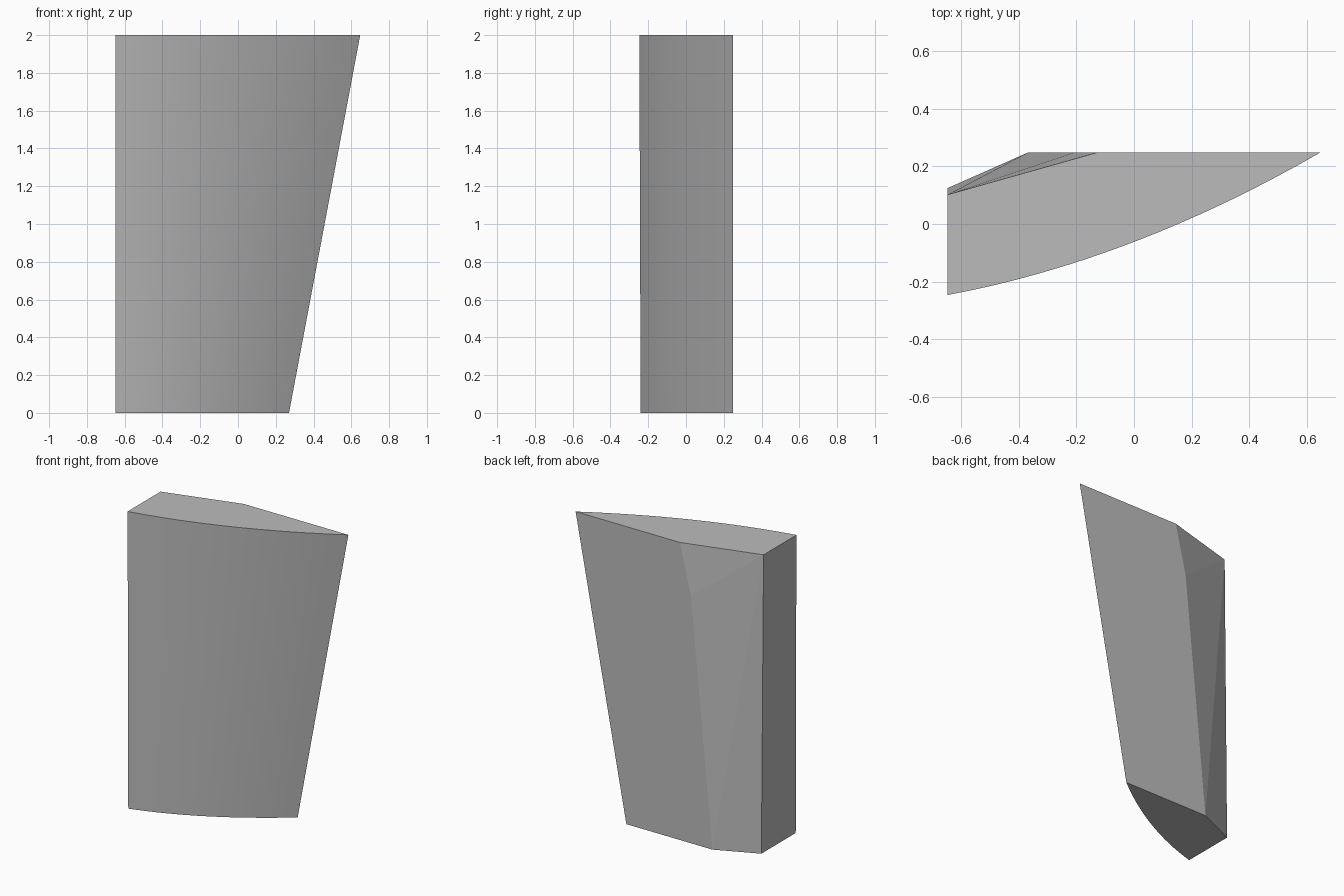
import bpy, bmesh

cube = bpy.data.objects.get("Cube")
if cube:
    bpy.data.objects.remove(cube, do_unlink=True)

# One plain grey for the whole panel
grey = bpy.data.materials.new("plain grey")
grey.use_nodes = True
colour = (0.5, 0.5, 0.5, 1)
grey.diffuse_color = colour
grey.node_tree.nodes["Principled BSDF"].inputs["Base Color"].default_value = colour

LEFT, BACK, STEPS = -0.648, 0.248, 16


def bowed_edge(bm, tip_x, start_y, bulge, z):
    """Curved front edge from the flat side to the sharp tip."""
    verts = []
    for i in range(STEPS + 1):
        t = i / STEPS
        x = LEFT + (tip_x - LEFT) * t
        y = start_y + (BACK - start_y) * t - 4 * bulge * t * (1 - t)
        verts.append(bm.verts.new((x, y, z)))
    return verts


bm = bmesh.new()
low = bowed_edge(bm, 0.27, -0.24, 0.058, 0)
high = bowed_edge(bm, 0.647, -0.247, 0.063, 2)

# Corners of the chamfer along the back
low_side = bm.verts.new((LEFT, 0.125, 0))
low_back = bm.verts.new((-0.37, BACK, 0))
mid_back = bm.verts.new((-0.21, BACK, 1.66))
high_back = bm.verts.new((-0.13, BACK, 2))
high_side = bm.verts.new((LEFT, 0.102, 2))

# Curved front
for i in range(STEPS):
    face = bm.faces.new((low[i], low[i + 1], high[i + 1], high[i]))
    face.smooth = True

# Flat back, chamfer facets, side and the two ends
bm.faces.new((low[-1], low_back, mid_back, high_back, high[-1]))
bm.faces.new((high_side, high_back, mid_back))
bm.faces.new((high_side, mid_back, low_back))
bm.faces.new((high_side, low_back, low_side))
bm.faces.new((low[0], high[0], high_side, low_side))
bm.faces.new(high + [high_back, high_side])
bm.faces.new(low + [low_back, low_side])
bmesh.ops.recalc_face_normals(bm, faces=bm.faces[:])

mesh = bpy.data.meshes.new("tapered_panel")
bm.to_mesh(mesh)
bm.free()
mesh.materials.append(grey)
panel = bpy.data.objects.new("tapered_panel", mesh)
bpy.context.collection.objects.link(panel)
